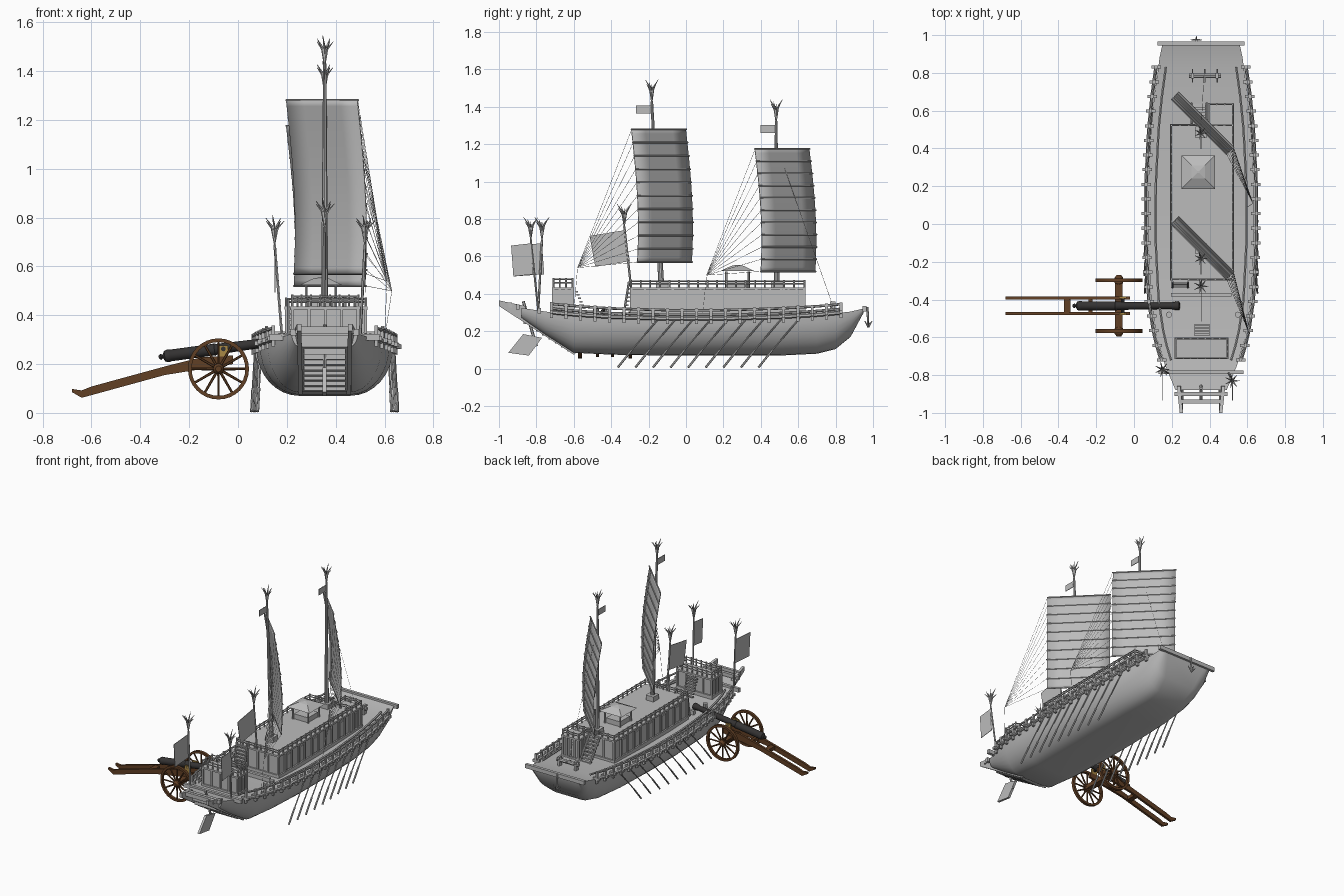
import bpy, bmesh, math
from mathutils import Vector as V, Matrix

cube = bpy.data.objects.get("Cube")
if cube:
    bpy.data.objects.remove(cube)

def material(name, rgb):
    m = bpy.data.materials.new(name)
    m.use_nodes = True
    m.diffuse_color = (*rgb, 1)
    m.node_tree.nodes["Principled BSDF"].inputs["Base Color"].default_value = (*rgb, 1)
    return m

GREY = material("pale grey", (0.5, 0.5, 0.5))
WOOD = material("brown wood", (0.12, 0.05, 0.018))
IRON = material("dark iron", (0.035, 0.033, 0.033))
BRASS = material("brass", (0.4, 0.25, 0.06))
CX = 0.355  # centre line of the ship

class Part:
    """Collects simple solids into one named object."""
    def __init__(self):
        self.bm = bmesh.new()
    def box(self, x0, x1, y0, y1, z0, z1):
        m = Matrix.Translation(((x0+x1)/2, (y0+y1)/2, (z0+z1)/2)) @ Matrix.Diagonal((x1-x0, y1-y0, z1-z0, 1))
        bmesh.ops.create_cube(self.bm, size=1, matrix=m)
    def rod(self, a, b, r, r2=None, n=6):
        a, b = V(a), V(b)
        m = Matrix.Translation((a+b)/2) @ (b-a).to_track_quat('Z', 'Y').to_matrix().to_4x4()
        bmesh.ops.create_cone(self.bm, cap_ends=True, segments=n, radius1=r,
                              radius2=r if r2 is None else r2, depth=(b-a).length, matrix=m)
    def prism(self, pts, off):
        low = [self.bm.verts.new(p) for p in pts]
        top = [self.bm.verts.new(V(p)+V(off)) for p in pts]
        self.bm.faces.new(low)
        self.bm.faces.new(top[::-1])
        for i in range(len(pts)):
            j = (i+1) % len(pts)
            self.bm.faces.new((low[i], top[i], top[j], low[j]))
    def lathe(self, origin, axis, profile, n=24, ring=False):
        q = V(axis).to_track_quat('Z', 'Y')
        rows = [[self.bm.verts.new(V(origin) + q @ V((r*math.cos(k*math.tau/n), r*math.sin(k*math.tau/n), h)))
                 for k in range(n)] for r, h in profile]
        self.skin(rows + ([rows[0]] if ring else []), True)
        if not ring:
            self.bm.faces.new(rows[0])
            self.bm.faces.new(rows[-1])
    def skin(self, rows, loop=False):
        for a, b in zip(rows, rows[1:]):
            for k in range(len(a) if loop else len(a)-1):
                j = (k+1) % len(a)
                self.bm.faces.new((a[k], a[j], b[j], b[k]))
    def done(self, name, mat=GREY, smooth=False):
        bmesh.ops.recalc_face_normals(self.bm, faces=self.bm.faces)
        me = bpy.data.meshes.new(name)
        self.bm.to_mesh(me)
        self.bm.free()
        me.materials.append(mat)
        o = bpy.data.objects.new(name, me)
        bpy.context.scene.collection.objects.link(o)
        if smooth:
            bpy.ops.object.select_all(action='DESELECT')
            o.select_set(True)
            bpy.context.view_layer.objects.active = o
            bpy.ops.object.shade_smooth_by_angle(angle=math.radians(35))
        return o

# Hull: y, keel height, deck height, half width at deck, half width at bottom
STATIONS = [(-.88, .27, .325, .135, .1), (-.75, .18, .305, .19, .1), (-.6, .085, .29, .235, .105),
            (-.4, .075, .277, .265, .105), (-.1, .07, .268, .28, .105), (.2, .07, .268, .28, .105),
            (.5, .07, .277, .265, .105), (.7, .08, .288, .245, .1), (.8, .105, .297, .23, .1),
            (.88, .17, .305, .22, .115), (.95, .3, .322, .205, .15)]

def at(y):
    """Deck height and half width at y."""
    for a, b in zip(STATIONS, STATIONS[1:]):
        if y <= b[0]:
            t = (y-a[0])/(b[0]-a[0])
            return a[2]+(b[2]-a[2])*t, a[3]+(b[3]-a[3])*t
    return STATIONS[-1][2:4]

def section(s, steps=8):
    y, zb, zt, ht, hb = s
    half = [(hb+(ht-hb)*math.sin(k/steps*math.pi/2), zb+(zt-zb)*(1-math.cos(k/steps*math.pi/2)))
            for k in range(steps+1)]
    return [(CX-x, y, z) for x, z in half[::-1]] + [(CX+x, y, z) for x, z in half]

p = Part()
rows = [[p.bm.verts.new(c) for c in section(s)] for s in STATIONS]
p.skin(rows, True)
p.bm.faces.new(rows[0])
p.bm.faces.new(rows[-1])
p.done("hull", smooth=True)

# Stern wings, transom planks, bow and stern beams, rudder
p = Part()
for s in (-1, 1):
    p.prism([(CX+s*.095, -1, .365), (CX+s*.095, -1, .335), (CX+s*.09, -.6, .075), (CX+s*.09, -.57, .1),
             (CX+s*.1, -.85, .29), (CX+s*.11, -.86, .335)], (s*.018, 0, 0))
p.done("stern_wings")
p = Part()
for k in range(8):
    t = k/8
    p.box(CX-.085, CX+.085, -.87+t*.27, -.845+t*.27, .24-t*.17, .266-t*.17)
p.done("transom_planks")
p = Part()
for y, h, z in ((.955, .23, .32), (-.785, .225, .31), (-.375, .16, .29), (-.9, .14, .33), (-.94, .12, .34)):
    p.box(CX-h, CX+h, y-.01, y+.01, z-.014, z+.014)
p.done("cross_beams")
p = Part()
p.prism([(CX-.008, -.87, .185), (CX-.008, -.77, .165), (CX-.008, -.84, .07), (CX-.008, -.95, .085)], (.016, 0, 0))
p.rod((CX, -.8, .12), (CX, -.87, .36), .008)
p.done("rudder")

# Gunwale rails, posts, outboard beam ends and hull wales, both sides
rails, posts, ends, oars = Part(), Part(), Part(), Part()
ys = [-.72+.0775*k for k in range(21)]
for s in (-1, 1):
    for a, b in zip(ys, ys[1:]):
        (za, ha), (zb, hb) = at(a), at(b)
        for out, up, r in ((.012, .045, .007), (.012, 0, .011), (-.04, .02, .007)):
            rails.rod((CX+s*(ha+out), a, za+up), (CX+s*(hb+out), b, zb+up), r)
    for y in ys:
        z, h = at(y)
        posts.box(CX+s*(h+.012)-.007, CX+s*(h+.012)+.007, y-.008, y+.008, z-.03, z+.055)
        ends.box(CX+s*(h+.01)-.025, CX+s*(h+.01)+.025, y-.008, y+.008, z-.006, z+.012)
    for k in range(9):
        y = -.14+.094*k
        x, z = CX+s*(at(y)[1]+.005), .275
        oars.rod((x, y, z), (x+s*.01, y-.15, z-.175), .004)
        oars.rod((x+s*.01, y-.15, z-.175), (x+s*.015, y-.225, .006), .006)
rails.done("gunwale_rails")
posts.done("gunwale_posts")
ends.done("outboard_beam_ends")
oars.done("oars")

# Cabins: walls with posts and panels, roof slab, railing
def cabin(name, x0, x1, y0, y1, z0, z1, n):
    p = Part()
    p.box(x0+.01, x1-.01, y0+.01, y1-.01, z0, z1)
    p.box(x0, x1, y0, y1, z1-.012, z1)
    p.box(x0, x1, y0, y1, z0, z0+.045)
    for k in range(n+1):
        y = y0+.006+(y1-y0-.012)*k/n
        for x in (x0+.008, x1-.008):
            p.box(x-.006, x+.006, y-.006, y+.006, z0, z1)
        if k % 2 and k < n:
            for x in (x0+.008, x1-.008):
                p.box(x-.004, x+.004, y+.015, y+(y1-y0)/n-.015, z0+.05, z1-.03)
    for k in range(5):
        x = x0+.008+(x1-x0-.016)*k/4
        for y in (y0+.008, y1-.008):
            p.box(x-.006, x+.006, y-.006, y+.006, z0, z1)
    p.done(name)

def railing(name, x0, x1, y0, y1, z, h=.038, gap=.05):
    p = Part()
    ring = [(x0, y0), (x1, y0), (x1, y1), (x0, y1)]
    for a, b in zip(ring, ring[1:]+ring[:1]):
        for dz in (h*.5, h*.85):
            p.rod((*a, z+dz), (*b, z+dz), .004)
        n = max(2, round((V(b)-V(a)).length/gap))
        for k in range(n):
            q = V(a).lerp(V(b), k/n)
            p.rod((q.x, q.y, z-.005), (q.x, q.y, z+h), .005)
    p.done(name)

cabin("main_cabin", .19, .53, -.3, .53, .25, .435, 11)
cabin("fore_cabin", .39, .53, .5, .64, .25, .433, 3)
cabin("stern_cabin", .215, .5, -.716, -.6, .27, .435, 3)
railing("main_railing", .197, .523, -.293, .523, .435)
railing("fore_railing", .397, .523, .523, .633, .435)
railing("stern_railing", .222, .493, -.709, -.607, .435, .05, .04)

# Stairs and ladder
p = Part()
for k in range(7):
    p.box(.305, .385, .53+.014*k, .55+.014*k, .4-.02*k, .41-.02*k)
    p.box(.205, .285, -.335+.004*k, -.315+.004*k, .29+.022*k, .298+.022*k)
    p.box(.32, .4, -.545-.008*k, -.53-.008*k, .3+.018*k, .308+.018*k)
for x in (.305, .385):
    p.rod((x, .53, .43), (x, .64, .28), .006)
for x in (.205, .285):
    p.rod((x, -.335, .28), (x, -.305, .465), .006)
p.done("stairs")

# Roof pavilion
p = Part()
for x in (.28, .4):
    for y in (.215, .335):
        p.rod((x, y, .43), (x, y, .52), .006)
p.box(.285, .395, .22, .33, .43, .47)
q = Matrix.Translation((.34, .275, .536)) @ Matrix.Rotation(math.pi/4, 4, 'Z')
bmesh.ops.create_cone(p.bm, cap_ends=True, segments=4, radius1=.125, radius2=.05, depth=.026, matrix=q)
bmesh.ops.create_cone(p.bm, cap_ends=True, segments=4, radius1=.05, radius2=.008, depth=.006,
                      matrix=Matrix.Translation((0, 0, .016)) @ q)
p.done("pavilion")

# Feathered tip on a pole
def plume(p, base, h, w):
    b = V(base)
    for k in range(7):
        a = k*math.tau/7
        d = V((math.cos(a), math.sin(a), 0))*w
        mid = b+d*.3+V((0, 0, h*(.55+.06*(k % 3))))
        p.rod(b, mid, .003, .005, 5)
        p.rod(mid, b+d+V((0, 0, h*(.8+.1*(k % 3)))), .005, .001, 5)

# Masts, battened sails, pennants and sheets
def rig(name, foot, head, sail_y, z0, z1, knot):
    p = Part()
    p.rod((CX, foot, .4), (CX, head, z1+.15), .016, .007, 10)
    p.box(CX-.03, CX+.03, foot-.03, foot+.03, .43, .47)
    plume(p, (CX, head, z1+.14), .125, .035)
    p.done(name+"_mast")
    p = Part()
    p.box(CX-.002, CX+.002, head-.085, head, z1+.085, z1+.128)
    p.done(name+"_pennant")
    side, out = V((1, -1, 0)).normalized(), V((1, 1, 0)).normalized()
    def point(u, t):
        return V((.345, sail_y, z1+(z0-z1)*t)) + side*.205*u + out*.052*math.sin(2.1*t)
    p = Part()
    p.skin([[p.bm.verts.new(point(u, k/30)) for u in (-1, -.5, 0, .5, 1)] for k in range(31)])
    o = p.done(name+"_sail", smooth=True)
    o.modifiers.new("thickness", 'SOLIDIFY').thickness = .005
    battens, ropes = Part(), Part()
    for k in range(11):
        battens.rod(point(-1.02, k/10), point(1.02, k/10), .0045)
        ropes.rod(point(1, k/10), knot, .001, n=4)
    ropes.rod(knot, (.6, knot[1]-.02, .3), .001, n=4)
    battens.done(name+"_battens")
    ropes.done(name+"_sheets")

rig("main", -.13, -.183, -.145, .57, 1.28, (.61, -.58, .54))
rig("fore", .485, .482, .515, .52, 1.175, (.63, .11, .5))
p = Part()
p.rod((CX, .5, 1.15), (.37, .78, .35), .001, n=4)
p.done("fore_stay")

# Flagpoles with banners
for name, foot, top, drop in (("right", (.18, -.79, .31), (.15, -.77, .69), 0),
                              ("left", (.5, -.79, .31), (.52, -.83, .69), .06),
                              ("middle", (CX, -.29, .4), (CX, -.33, .76), -.01)):
    p = Part()
    p.rod(foot, top, .006)
    plume(p, top, .12, .04)
    p.done(name+"_flagpole")
    x, y, z = top
    w, tilt = (.185, .03) if name == "middle" else (.165-drop, .012)
    p = Part()
    p.prism([(x, y, z-.02), (x, y-w, z-.02-tilt), (x, y-w+tilt, z-.185-tilt), (x, y+tilt, z-.185)], (.003, 0, 0))
    p.done(name+"_banner")

# Bow windlass, bollards and anchor
p = Part()
for x in (.31, .44):
    p.box(x-.008, x+.008, .77, .8, .28, .36)
p.rod((.29, .785, .335), (.46, .785, .335), .013, n=8)
for x in (.31, .375, .44):
    p.rod((x, .75, .335), (x, .82, .345), .004)
for x, y in ((.185, -.48), (.55, -.48), (.56, -.42)):
    p.rod((x, y, .27), (x, y, .32), .016, n=10)
p.done("windlass_and_bollards")
p = Part()
p.rod((.33, .97, .33), (.33, .975, .22), .006)
for dx, dy in ((.03, 0), (-.03, 0), (0, .02), (0, -.02)):
    p.rod((.33, .975, .225), (.33+dx, .975+dy, .255), .006, .002)
p.done("anchor")

# Field gun: wheels, axle, trail, barrel
HUB, GY = V((-.08, 0, .18)), -.433
rims, spokes = Part(), Part()
for y in (-.298, -.567):
    c = HUB+V((0, y, 0))
    rims.lathe(c, (0, 1, 0), [(.125, -.01), (.125, .01), (.11, .01), (.11, -.01)], 32, True)
    spokes.lathe(c, (0, 1, 0), [(.012, -.028), (.022, -.014), (.022, .014), (.012, .028)], 14)
    for k in range(12):
        a = k*math.tau/12
        spokes.rod(c, c+V((math.cos(a), 0, math.sin(a)))*.115, .006, .005)
rims.done("wheel_rims", WOOD, True)
spokes.done("wheel_spokes", WOOD)
p = Part()
p.box(-.1, -.06, -.55, -.315, .165, .195)
for y in (-.482, -.4):
    p.prism([(x, y, z) for x, z in ((-.02, .235), (-.02, .2), (-.3, .155), (-.61, .07), (-.64, .062), (-.68, .085),
             (-.68, .098), (-.64, .092), (-.6, .108), (-.3, .19), (-.15, .228))], (0, .016, 0))
p.box(-.37, -.335, -.482, -.384, .145, .17)
p.box(-.24, -.22, -.482, -.384, .175, .2)
p.done("gun_carriage", WOOD)
p = Part()
p.lathe((-.3, GY, .232), (1, 0, .135), [(.006, -.025), (.013, -.016), (.007, -.008), (.022, 0), (.026, .012), (.026, .02),
        (.024, .024), (.024, .2), (.026, .205), (.022, .215), (.017, .5), (.023, .53), (.021, .545), (.01, .545), (.01, .5)])
p.rod((-.06, GY-.05, .262), (-.06, GY+.05, .262), .01, n=10)
p.done("gun_barrel", IRON, True)
p = Part()
for y in (GY-.05, GY+.038):
    p.box(-.08, -.04, y, y+.012, .23, .275)
p.done("trunnion_caps", BRASS)
